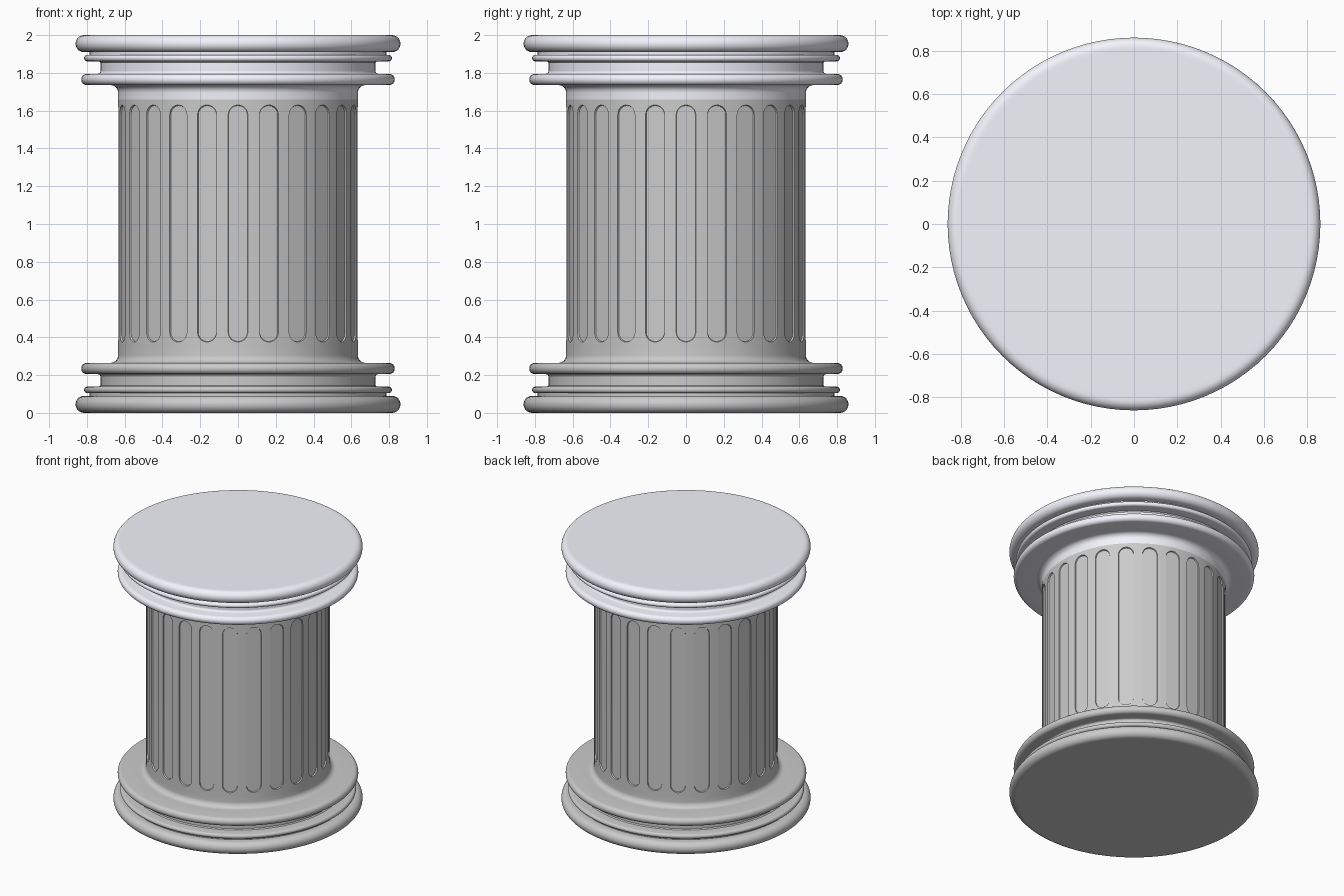
import bpy, bmesh
from math import sin, cos, pi, radians

if "Cube" in bpy.data.objects:
    bpy.data.objects.remove(bpy.data.objects["Cube"])

SEG = 96
FLUTES = 24
R = 0.635            # shaft radius
Z0, Z1 = 0.34, 1.66  # shaft joints with base and capital


def paint(ob, name, color):
    mat = bpy.data.materials.new(name)
    mat.diffuse_color = color
    mat.use_nodes = True
    mat.node_tree.nodes["Principled BSDF"].inputs["Base Color"].default_value = mat.diffuse_color
    ob.data.materials.clear()
    ob.data.materials.append(mat)


def arc(r, z, rad, a0, a1, n=8):
    """Points of a circular arc in the (radius, height) plane, degrees."""
    return [(r + rad * cos(radians(a0 + (a1 - a0) * i / n)),
             z + rad * sin(radians(a0 + (a1 - a0) * i / n))) for i in range(n + 1)]


def make_object(name, bm):
    bmesh.ops.recalc_face_normals(bm, faces=bm.faces)
    me = bpy.data.meshes.new(name)
    bm.to_mesh(me)
    bm.free()
    ob = bpy.data.objects.new(name, me)
    bpy.context.collection.objects.link(ob)
    return ob


def lathe(name, profile, cap_first=False, cap_last=False):
    bm = bmesh.new()
    rings = [[bm.verts.new((r * cos(2 * pi * i / SEG), r * sin(2 * pi * i / SEG), z))
              for i in range(SEG)] for r, z in profile]
    for a, b in zip(rings, rings[1:]):
        for i in range(SEG):
            j = (i + 1) % SEG
            bm.faces.new((a[i], a[j], b[j], b[i]))
    if cap_first:
        bm.faces.new(rings[0][::-1])
    if cap_last:
        bm.faces.new(rings[-1])
    return make_object(name, bm)


def activate(ob):
    bpy.ops.object.select_all(action='DESELECT')
    ob.select_set(True)
    bpy.context.view_layer.objects.active = ob


def smooth(ob):
    activate(ob)
    bpy.ops.object.shade_smooth_by_angle(angle=radians(35))


# Moulding profile, from the ground up to the shaft
moulding = (
    [(0.800, 0.0)]                                   # keeps the flat end evenly shaded
    + arc(0.815, 0.045, 0.045, -90, 90, 14)          # large torus
    + [(0.785, 0.090), (0.785, 0.105)]
    + arc(0.798, 0.122, 0.017, -90, 90, 8)           # thin bead
    + [(0.735, 0.139)]
    + [(0.728, 0.146), (0.728, 0.190)]               # recessed neck
    + arc(0.743, 0.190, 0.015, 180, 90, 4)
    + arc(0.800, 0.235, 0.030, -90, 90, 12)          # upper torus
    + [(R + 0.05, 0.265)]
    + arc(R + 0.04, 0.305, 0.04, 270, 180, 8)        # fillet into shaft
    + [(R, Z0)])

# Base and mirrored capital
base = lathe("base", moulding, cap_first=True)
capital = lathe("capital", [(r, 2 - z) for r, z in reversed(moulding)], cap_last=True)

# Shaft with round-ended flutes
shaft = lathe("shaft", [(R, Z0), (R, Z1)], True, True)


def stadium(w, low, high, n=10):
    pts = [(w * cos(pi * i / n), high - w + w * sin(pi * i / n)) for i in range(n + 1)]
    return pts + [(-w * cos(pi * i / n), low + w - w * sin(pi * i / n)) for i in range(n + 1)]


bm = bmesh.new()
for k in range(FLUTES):
    t = 2 * pi * k / FLUTES
    loops = []
    for rad, w in ((0.625, 0.050), (0.655, 0.060)):
        grow = w - 0.053
        loops.append([bm.verts.new((rad * cos(t) - u * sin(t), rad * sin(t) + u * cos(t), z))
                      for u, z in stadium(w, 0.375 - grow, 1.63 + grow)])
    inner, outer = loops
    bm.faces.new(inner[::-1])
    bm.faces.new(outer)
    for i in range(len(inner)):
        j = (i + 1) % len(inner)
        bm.faces.new((inner[i], inner[j], outer[j], outer[i]))
cutter = make_object("flute_cutter", bm)
cutter.hide_render = True

cut = shaft.modifiers.new("flutes", 'BOOLEAN')
cut.operation = 'DIFFERENCE'
cut.solver = 'EXACT'
cut.object = cutter
activate(shaft)
bpy.ops.object.modifier_apply(modifier="flutes")
bpy.data.objects.remove(cutter, do_unlink=True)

# Remove the hidden shaft ends
bm = bmesh.new()
bm.from_mesh(shaft.data)
ends = [f for f in bm.faces if all(abs(v.co.z - Z0) < 1e-4 for v in f.verts)
        or all(abs(v.co.z - Z1) < 1e-4 for v in f.verts)]
bmesh.ops.delete(bm, geom=ends, context='FACES')
bm.to_mesh(shaft.data)
bm.free()

for ob in (base, shaft, capital):
    smooth(ob)

# Pale stone colours
paint(base, "white_stone", (1, 1, 1, 1))
paint(shaft, "pale_stone", (0.8, 0.8, 0.82, 1))
paint(capital, "cool_stone", (0.9, 0.9, 0.98, 1))
